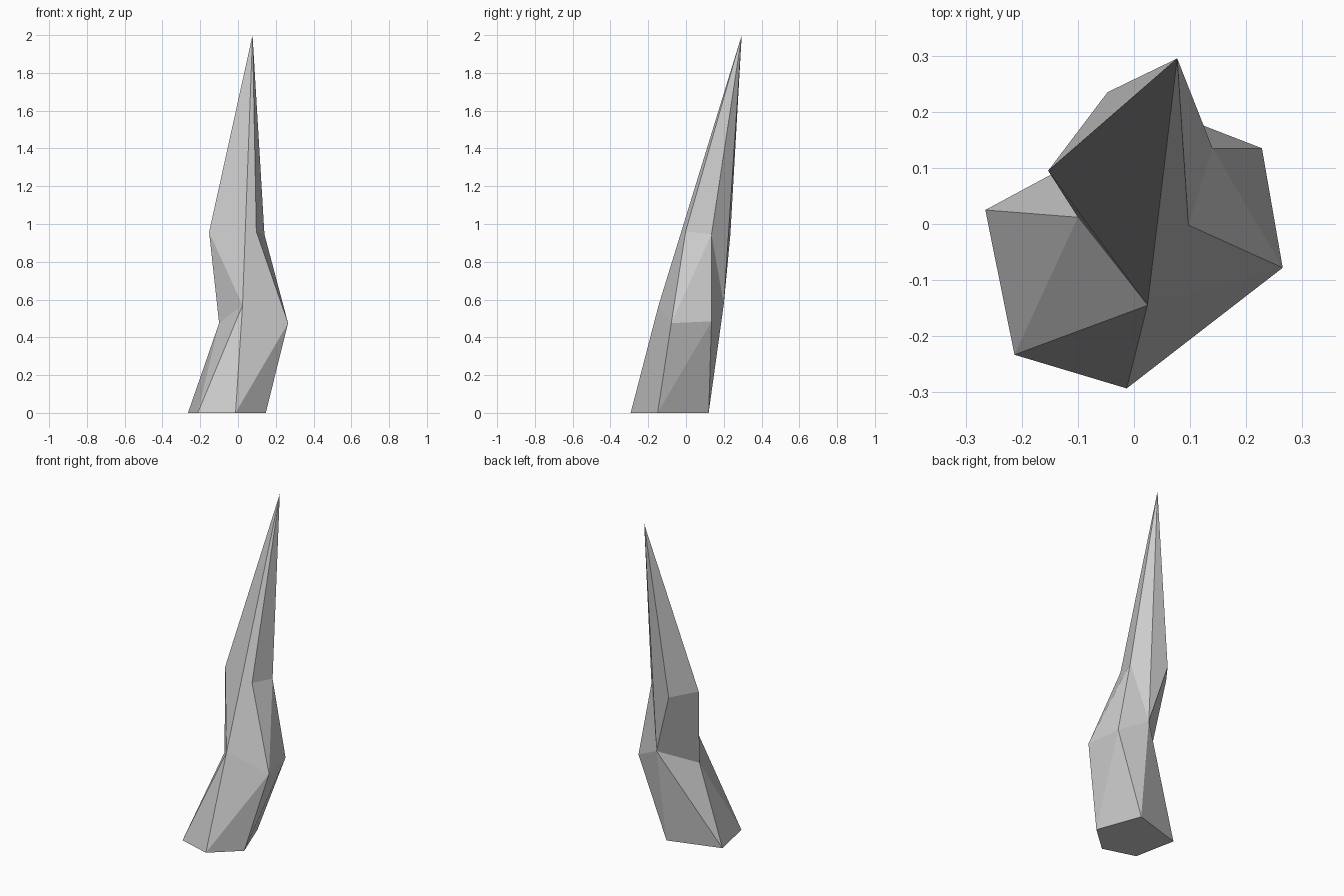
import bpy, bmesh

if "Cube" in bpy.data.objects:
    bpy.data.objects.remove(bpy.data.objects["Cube"])

# Cross-sections of the crooked spike, counter-clockwise from the left side
base = [(-.265, .025, 0), (-.213, -.233, 0), (-.013, -.293, 0), (.147, -.15, 0), (.048, .12, 0)]
bend = [(-.10, .012, .475), (.024, -.145, .57), (.265, -.078, .475), (.228, .135, .485), (.06, .20, .575)]
neck = [(-.153, .095, .957), (.097, -.002, .96), (.14, .135, .945), (-.047, .235, .945)]

bm = bmesh.new()
b, m, n = [[bm.verts.new(p) for p in ring] for ring in (base, bend, neck)]
tip = bm.verts.new((.077, .295, 2))

# Bottom cap and triangulated lower section
bm.faces.new(b[::-1])
for i in range(5):
    j = (i + 1) % 5
    bm.faces.new((b[i], b[j], m[i]))
    bm.faces.new((b[j], m[j], m[i]))

# Middle section; the front and back bend corners run straight to the tip
left, front, right, right_back, back = m
for face in [(left, front, n[0]), (front, right, n[1]),
             (right, right_back, n[2]), (right, n[2], n[1]),
             (right_back, back, n[2]), (back, n[3], n[0], left)]:
    bm.faces.new(face)

# Pointed top
crown = [n[0], front, n[1], n[2], back, n[3]]
for i, v in enumerate(crown):
    bm.faces.new((v, crown[(i + 1) % 6], tip))

bmesh.ops.recalc_face_normals(bm, faces=bm.faces)
mesh = bpy.data.meshes.new("spike")
bm.to_mesh(mesh)
bm.free()
bpy.context.collection.objects.link(bpy.data.objects.new("spike", mesh))
